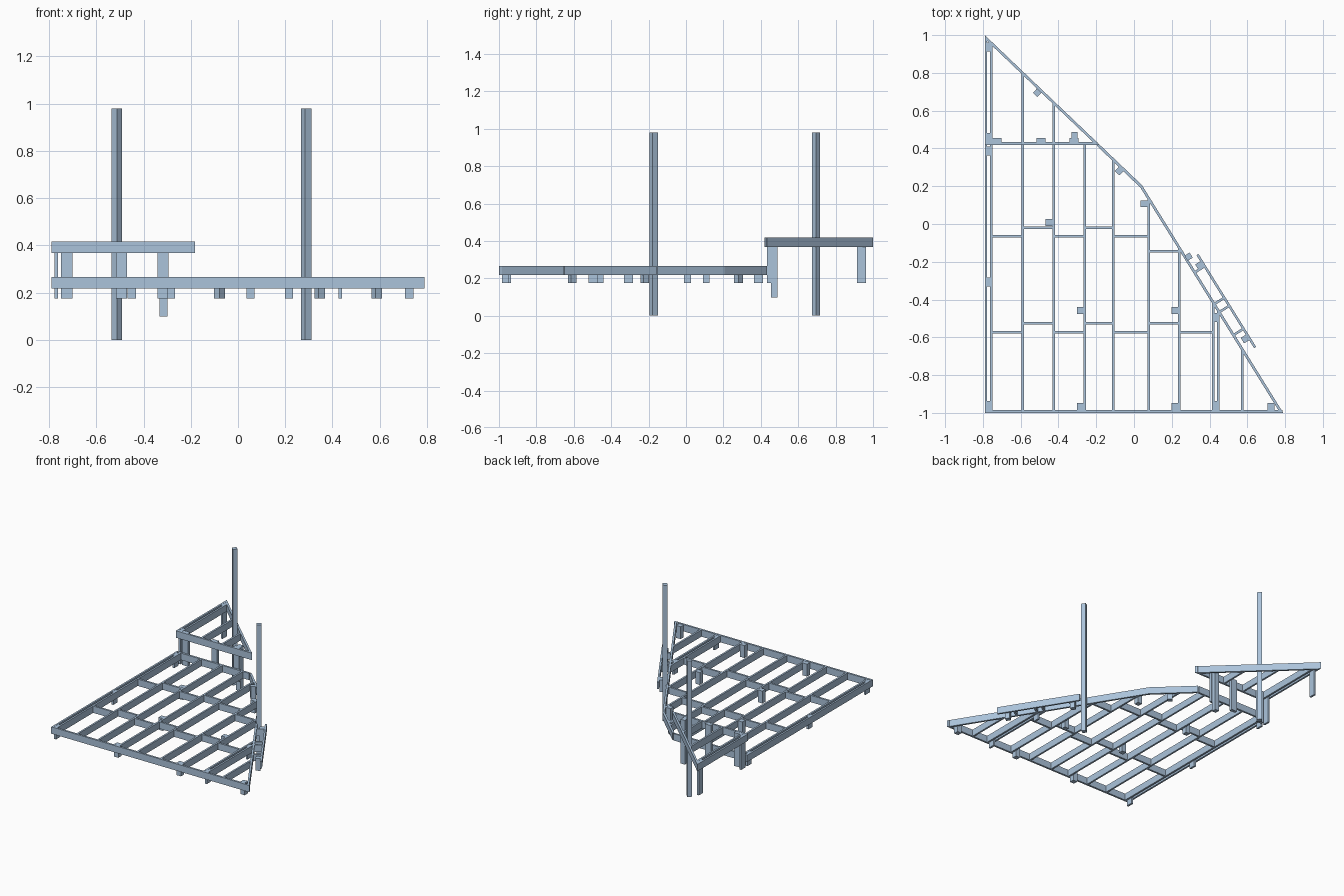
import bpy, bmesh, math
from mathutils import Vector

if "Cube" in bpy.data.objects:
    bpy.data.objects.remove(bpy.data.objects["Cube"])

mat = bpy.data.materials.new("pale steel blue")
mat.diffuse_color = (0.41, 0.55, 0.71, 1)
mat.use_nodes = True
mat.node_tree.nodes["Principled BSDF"].inputs["Base Color"].default_value = mat.diffuse_color

LOW = (0.217, 0.266)      # lower deck frame heights
UP = (0.367, 0.417)       # upper deck frame heights
FOOT = 0.176              # underside of the short posts
T = 0.014                 # beam thickness
P = 0.035                 # post size
A, K, B = Vector((-0.79, 1)), Vector((0.042, 0.206)), Vector((0.79, -1))


def prism(name, pts, z):
    """Vertical extrusion of a plan outline between two heights."""
    bm = bmesh.new()
    face = bm.faces.new([bm.verts.new((p[0], p[1], z[0])) for p in pts])
    new = bmesh.ops.extrude_face_region(bm, geom=[face])["geom"]
    bmesh.ops.translate(bm, vec=(0, 0, z[1] - z[0]),
                        verts=[v for v in new if isinstance(v, bmesh.types.BMVert)])
    bmesh.ops.recalc_face_normals(bm, faces=bm.faces)
    me = bpy.data.meshes.new(name)
    bm.to_mesh(me)
    bm.free()
    me.materials.append(mat)
    ob = bpy.data.objects.new(name, me)
    bpy.context.collection.objects.link(ob)


def rect(name, x0, x1, y0, y1, z):
    prism(name, [(x0, y0), (x1, y0), (x1, y1), (x0, y1)], z)


def post(name, x, y, z, sx=P, sy=P, ang=0):
    c, s = math.cos(ang), math.sin(ang)
    prism(name, [(x + c * a * sx / 2 - s * b * sy / 2, y + s * a * sx / 2 + c * b * sy / 2)
                 for a, b in ((-1, -1), (1, -1), (1, 1), (-1, 1))], z)


def on_line(p, q, y):
    return p.lerp(q, (y - p.y) / (q.y - p.y))


def edge_y(x, inset=T):
    """Inner y of the slanted rim at a given x."""
    out = []
    for p, q in ((A, K), (K, B)):
        d = (q - p).normalized()
        o = p - Vector((-d.y, d.x)) * inset * -1
        out.append(o.y + (x - o.x) * d.y / d.x)
    return min(out)


# inward offsets of the two slanted sides
d1, d2 = (K - A).normalized(), (B - K).normalized()
n1, n2 = Vector((-d1.y, d1.x)), Vector((-d2.y, d2.x))   # outward normals
# make edge_y use the true inward direction
def edge_y(x, inset=T):
    o1, o2 = A - n1 * inset, K - n2 * inset
    return min(o1.y + (x - o1.x) * d1.y / d1.x, o2.y + (x - o2.x) * d2.y / d2.x)


def joist(name, x, y0, z, y1=None, w=0.013):
    a, b = x - w / 2, x + w / 2
    ya, yb = (y1, y1) if y1 is not None else (edge_y(a), edge_y(b))
    prism(name, [(a, y0), (b, y0), (b, yb), (a, ya)], z)


# lower rim: front, back, doubled left side
rect("lower_front_rim", -0.79, 0.785, -1, -1 + T, LOW)
rect("lower_back_rim", -0.79, -0.205, 0.419, 0.433, LOW)
joist("lower_left_outer_rim", -0.7835, -0.986, LOW, 0.419)
joist("lower_left_inner_rim", -0.756, -0.986, LOW, 0.419)

# slanted rims, mitred where they meet
km = Vector((K.x - 0.008, edge_y(K.x - 0.008)))
s = on_line(A, K, 0.433)
si = Vector((s.x - T * 0.1, edge_y(s.x - T * 0.1)))
prism("lower_back_slant_rim", [s, K, km, si], LOW)
bx = B.x - T * 1.17
prism("lower_right_slant_rim", [K, B, (bx, edge_y(bx)), km], LOW)

# upper rim: front, doubled left side, slant
e = on_line(A, K, 0.419)
rect("upper_front_rim", -0.79, e.x - 0.012, 0.419, 0.433, UP)
joist("upper_left_outer_rim", -0.7835, 0.433, UP)
joist("upper_left_inner_rim", -0.756, 0.433, UP)
prism("upper_slant_rim", [A, e, (e.x - 0.02, e.y), (A.x, edge_y(A.x))], UP)
for x in (-0.59, -0.425):
    joist("upper_joist", x, 0.433, UP)

# lower joists
for x in (-0.59, -0.425, -0.26):
    joist("lower_joist", x, -0.986, LOW, 0.419)
for x in (-0.11, 0.077, 0.24, 0.42, 0.447, 0.574):
    joist("lower_joist", x, -0.986, LOW)

# staggered blocking between joists
bays = [-0.756, -0.59, -0.425, -0.26, -0.11, 0.077, 0.24, 0.42]
for i in range(7):
    x0, x1 = bays[i] + 0.0065, bays[i + 1] - 0.0065
    y = (-0.573, -0.525)[i % 2]
    rect("blocking", x0, x1, y - 0.007, y + 0.007, LOW)
    if i < 6:
        y = -0.145 if i == 5 else (-0.064, -0.02)[i % 2]
        rect("blocking", x0, x1, y - 0.007, y + 0.007, LOW)

# short posts beside joists
for x, y in ((-0.45, 0.008), (-0.284, -0.458), (0.216, -0.458), (-0.284, -0.966),
             (0.216, -0.966), (0.725, -0.966), (0.053, 0.108)):
    post("short_post", x, y, (FOOT, LOW[1] - 0.001))
# short posts sandwiched in doubled beams
for x, y, w in ((-0.77, -0.96, 0.0145), (-0.77, -0.308, 0.0145), (-0.77, 0.387, 0.0145),
                (0.4335, -0.96, 0.014), (0.4335, -0.496, 0.014)):
    post("sandwiched_post", x, y, (FOOT, LOW[1] - 0.001), w, 0.048)
for y in (0.458, 0.938):
    post("upper_sandwiched_post", -0.77, y, (FOOT, UP[1] - 0.001), 0.0145, 0.048)

# posts carrying the upper level
for x in (-0.725, -0.493, -0.317):
    post("upper_post", x, 0.444, (FOOT, UP[1] - 0.001), 0.047, 0.022)
post("long_post", -0.315, 0.471, (0.098, UP[1] - 0.001), 0.034, 0.034)

# slanted-side posts and the two tall poles
r1, r2 = math.atan2(d1.y, d1.x), math.atan2(d2.y, d2.x)
post("slant_post", -0.078, 0.281, (FOOT, LOW[1] - 0.001), 0.033, 0.033, r1)
post("tall_pole", -0.513, 0.695, (0, 0.98), 0.032, 0.032, r1)
post("tall_pole", 0.289, -0.173, (0, 0.98), 0.032, 0.032, r2)

# step landing alongside the right slant
def along(t, d):
    return K + d2 * t + n2 * d

c = along(0.757, 0.056)
post("step_outer_beam", c.x, c.y, LOW, 0.58, 0.013, r2)
for t in (0.54, 0.737, 0.787, 0.93):
    c = along(t, 0.025)
    post("step_blocking", c.x, c.y, LOW, 0.013, 0.05, r2)
for t in (0.523, 0.98):
    c = along(t, 0.034)
    post("step_post", c.x, c.y, (FOOT, LOW[1] - 0.001), 0.034, 0.032, r2)
